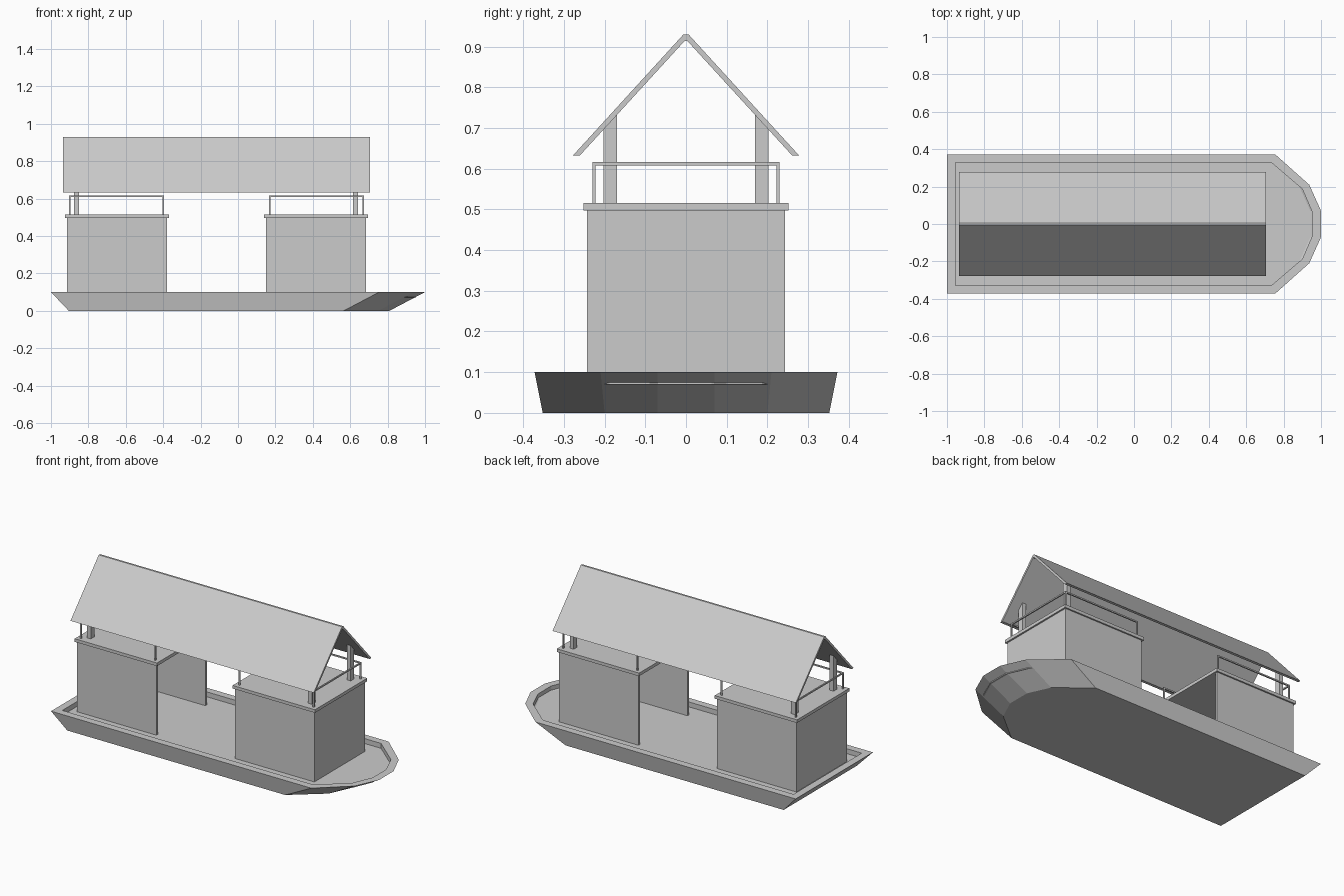
import bpy
import bmesh

if "Cube" in bpy.data.objects:
    bpy.data.objects.remove(bpy.data.objects["Cube"])


def make(name, verts, faces):
    me = bpy.data.meshes.new(name)
    me.from_pydata(verts, [], faces)
    bm = bmesh.new()
    bm.from_mesh(me)
    bmesh.ops.recalc_face_normals(bm, faces=bm.faces)
    bm.to_mesh(me)
    bm.free()
    ob = bpy.data.objects.new(name, me)
    bpy.context.collection.objects.link(ob)
    return ob


def loft(name, rings):
    """Skin a stack of equal-length rings, capped at both ends."""
    n = len(rings[0])
    verts = [v for r in rings for v in r]
    faces = [(k*n + i, k*n + (i+1) % n, (k+1)*n + (i+1) % n, (k+1)*n + i)
             for k in range(len(rings) - 1) for i in range(n)]
    last = (len(rings) - 1) * n
    faces += [tuple(range(n)), tuple(range(last, last + n))]
    return make(name, verts, faces)


def prism_x(name, profile, x0, x1):
    return loft(name, [[(x, y, z) for y, z in profile] for x in (x0, x1)])


def box(name, x0, x1, y0, y1, z0, z1):
    return prism_x(name, [(y0, z0), (y1, z0), (y1, z1), (y0, z1)], x0, x1)


def outline(half, z):
    """Mirror half a plan outline across the centre line."""
    return [(x, -y, z) for x, y in half] + [(x, y, z) for x, y in reversed(half)]


DECK = 0.07

# Hull with raised rim and sunken deck
bottom = [(-0.905, 0.352), (0.565, 0.352), (0.75, 0.20), (0.81, 0.07)]
rim = [(-1.0, 0.372), (0.755, 0.372), (0.937, 0.21), (1.0, 0.07)]
inner = [(-0.955, 0.328), (0.735, 0.328), (0.90, 0.187), (0.953, 0.063)]
loft("hull", [outline(bottom, 0), outline(rim, 0.1),
              outline(inner, 0.1), outline(inner, DECK)])

# Two cabins, each open towards midships
T, W, R = 0.015, 0.243, 0.004
for label, outer, s in (("stern", -0.915, 1), ("bow", 0.685, -1)):
    def X(d):
        return outer + s * d   # distance inward from the outer end wall

    plan = [(X(0), -W), (X(0.535), -W), (X(0.535), -W + T), (X(T), -W + T),
            (X(T), W - T), (X(0.535), W - T), (X(0.535), W), (X(0), W)]
    loft(label + "_cabin_walls",
         [[(x, y, z) for x, y in plan] for z in (DECK, 0.498)])
    box(label + "_cabin_roof", X(-0.01), X(0.545), -0.252, 0.252, 0.497, 0.516)

    # Railing round the cabin roof
    a, b, ry = X(0.016), X(0.516), 0.226
    for side in (-1, 1):
        y = side * ry
        for tag, x in (("outer", a), ("inner", b)):
            box(f"{label}_rail_post_{tag}", x-R, x+R, y-R, y+R, 0.516, 0.608)
        box(label + "_side_rail", min(a, b)-R, max(a, b)+R, y-R, y+R, 0.608, 0.616)
    box(label + "_end_rail", a-R, a+R, -ry+R, ry-R, 0.608, 0.616)

    # Canopy posts with sloped tops
    px = -0.863 if s > 0 else 0.628
    for side in (-1, 1):
        prof = [(side*0.17, 0.516), (side*0.203, 0.516),
                (side*0.203, 0.70), (side*0.17, 0.735)]
        prism_x(label + "_canopy_post", prof, px - 0.013, px + 0.013)

# Gabled canopy
prism_x("canopy", [(-0.278, 0.632), (-0.006, 0.93), (0.006, 0.93), (0.278, 0.632),
                   (0.261, 0.632), (0.004, 0.913), (-0.004, 0.913), (-0.261, 0.632)],
        -0.935, 0.705)
